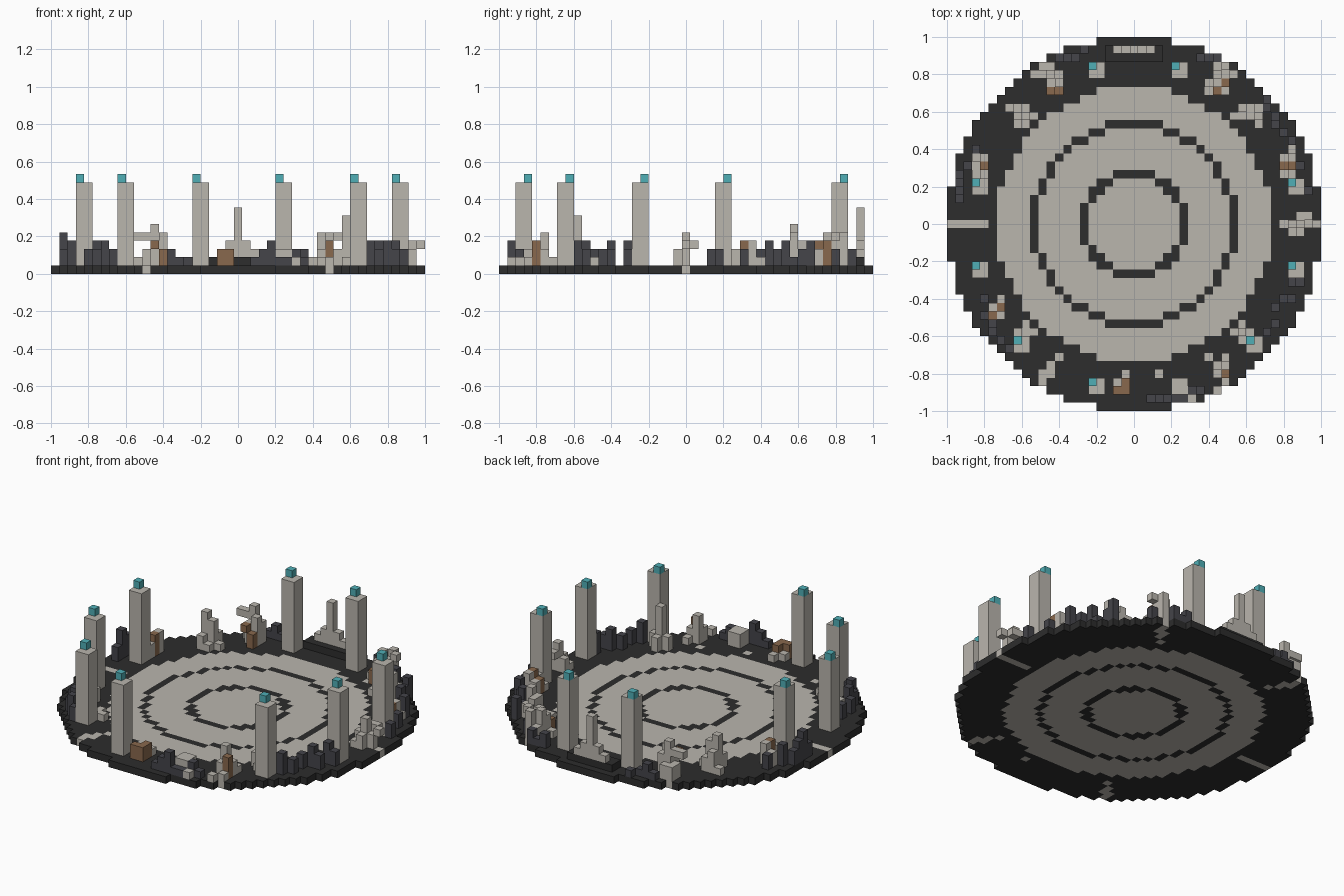
import bpy
import bmesh
from mathutils import Vector

old_cube = bpy.data.objects.get("Cube")
if old_cube:
    bpy.data.objects.remove(old_cube, do_unlink=True)

HALF_CELLS = 22
CELL = 2 / (2 * HALF_CELLS + 1)
DIRECTIONS = [Vector(d) for d in ((1, 0, 0), (-1, 0, 0), (0, 1, 0),
                                  (0, -1, 0), (0, 0, 1), (0, 0, -1))]


def make_material(name, red, green, blue):
    material = bpy.data.materials.new(name)
    material.use_nodes = True
    color = (red, green, blue, 1)
    material.diffuse_color = color
    shader = material.node_tree.nodes["Principled BSDF"]
    shader.inputs["Base Color"].default_value = color
    return material


MATERIALS = {
    "dark": make_material("dark_stone", .026, .026, .026),
    "pale": make_material("pale_stone", .49, .465, .42),
    "slate": make_material("slate_stone", .058, .058, .068),
    "brown": make_material("rusty_brown", .25, .14, .075),
    "teal": make_material("teal_crystal", .08, .43, .47),
}
SLOTS = list(MATERIALS)


def build_voxels(name, cells):
    """Skin a set of coloured grid cells, leaving out the inner walls."""
    bm = bmesh.new()
    corners = {}
    for cell, color in cells.items():
        center = Vector(cell)
        for normal in DIRECTIONS:
            if tuple(int(c) for c in center + normal) in cells:
                continue
            side = Vector((normal.y, normal.z, normal.x))
            up = normal.cross(side)
            ring = []
            for a, b in ((-1, -1), (1, -1), (1, 1), (-1, 1)):
                point = center + (normal + side * a + up * b) / 2
                key = tuple(point)
                if key not in corners:
                    corners[key] = bm.verts.new((point + Vector((0, 0, .5))) * CELL)
                ring.append(corners[key])
            bm.faces.new(ring).material_index = SLOTS.index(color)
    mesh = bpy.data.meshes.new(name)
    bm.to_mesh(mesh)
    bm.free()
    for material in MATERIALS.values():
        mesh.materials.append(material)
    obj = bpy.data.objects.new(name, mesh)
    bpy.context.collection.objects.link(obj)
    return obj


def box(color, xs, ys, zs):
    """Cells filling inclusive ranges along each axis."""
    return {(x, y, z): color
            for x in range(xs[0], xs[1] + 1)
            for y in range(ys[0], ys[1] + 1)
            for z in range(zs[0], zs[1] + 1)}


def column(color, x, y, top, bottom=1):
    return box(color, (x, x), (y, y), (bottom, top))


# Round floor with a pale court, two dark rings and six pale spokes
floor = {}
for x in range(-HALF_CELLS, HALF_CELLS + 1):
    for y in range(-HALF_CELLS, HALF_CELLS + 1):
        radius = Vector((x, y)).length
        if radius > HALF_CELLS + .5:
            continue
        on_ring = any(abs(radius - r) < .5 for r in (6, 12))
        court = radius < 16.5 and not on_ring
        floor[x, y, 0] = "pale" if court else "dark"
for sign in (-1, 1):
    for x in range(18, HALF_CELLS + 1):
        floor[sign * x, 0, 0] = "pale"
    for x, y in ((9, 16), (10, 17), (10, 18), (11, 18), (11, 19)):
        floor[sign * x, y, 0] = floor[sign * x, -y, 0] = "pale"
floor[3, -18, 0] = "pale"
build_voxels("round_floor", floor)

# Standing pillars with a crystal on one corner
PILLARS = {
    "back_right": (-5, 19), "back_left": (5, 19),
    "right_rear": (-19, 5), "left_rear": (19, 5),
    "right_front": (-19, -5), "left_front": (19, -5),
    "corner_right": (-14, -14), "corner_left": (14, -14),
    "front_right": (-5, -19),
}
for place, (x, y) in PILLARS.items():
    build_voxels("pillar_" + place, box("pale", (x, x + 1), (y - 1, y), (1, 10)))
    build_voxels("crystal_" + place, column("teal", x, y, 11, 11))

# Broken pillar stump at the front
build_voxels("pillar_stump", box("pale", (5, 6), (-20, -19), (1, 2)))

# Stepped monument on its plinth at the back
monument = box("dark", (-3, 3), (20, 21), (1, 1))
for half, low, high in ((2, 2, 2), (1, 3, 3), (0, 4, 7)):
    monument |= box("pale", (-half, half), (21, 21), (low, high))
build_voxels("back_monument", monument)


def ruin(name, pale, brown=()):
    """A heap of stone columns with rusty cells in it."""
    cells = {}
    for color, columns in (("pale", pale), ("brown", brown)):
        for entry in columns:
            cells |= column(color, *entry)
    build_voxels("ruin_" + name, cells)


# Ruined heaps: x, y, top and optional bottom of each column
ruin("back_right",
     [(-11, 19, 2), (-10, 19, 2), (-11, 18, 2), (-10, 18, 5), (-9, 18, 3),
      (-12, 18, 4, 4), (-11, 18, 4, 4), (-10, 17, 3), (-9, 17, 4), (-9, 16, 1)],
     [(-10, 16, 3, 3), (-9, 16, 2, 1)])
ruin("back_left",
     [(11, 19, 4), (10, 19, 2), (10, 18, 4), (11, 18, 3), (9, 17, 1),
      (10, 17, 3), (12, 18, 4, 4), (11, 16, 2)],
     [(10, 16, 2), (11, 17, 3)])
ruin("corner_right",
     [(-14, 14, 3), (-13, 14, 2), (-15, 14, 1), (-14, 13, 5), (-13, 13, 4),
      (-12, 13, 1), (-14, 12, 2), (-13, 12, 1)])
ruin("corner_left",
     [(13, 14, 2), (14, 14, 3), (15, 14, 2), (14, 13, 3), (15, 13, 4),
      (13, 13, 1), (15, 12, 1), (12, 13, 1)])
ruin("left_rear",
     [(18, 6, 1), (19, 6, 2), (18, 8, 2), (19, 8, 3), (19, 9, 1)],
     [(18, 7, 2), (19, 7, 3)])
ruin("right_rear",
     [(-19, 8, 2), (-18, 8, 3), (-19, 6, 1), (-18, 6, 2), (-19, 7, 1)],
     [(-18, 7, 3)])
ruin("right_front",
     [(-16, -9, 2), (-17, -10, 2), (-16, -11, 1)],
     [(-16, -10, 2), (-17, -11, 1)])
ruin("front",
     [(-1, -18, 1), (-2, -19, 1)],
     [(-1, -19, 2), (-1, -20, 2), (-2, -20, 2)])
ruin("front_left",
     [(10, -18, 2), (10, -17, 4), (11, -17, 2), (11, -16, 1),
      (10, -20, 1), (11, -19, 1)],
     [(11, -18, 3)])
ruin("left",
     [(20, 0, 4), (19, 0, 2), (21, 0, 2), (20, 1, 3, 3), (20, -1, 2),
      (19, -1, 1), (21, 1, 3, 3), (22, 0, 3, 3)])
ruin("corner_front_left",
     [(13, -13, 6), (12, -13, 2), (13, -12, 2), (14, -13, 2), (13, -14, 1)])
ruin("corner_front_right",
     [(-14, -13, 2), (-13, -13, 1), (-12, -13, 1), (-13, -12, 1)])

# Slate rubble: x, y and height of each column
RUBBLE = {
    "right_rear": [(-21, 3, 2), (-21, 4, 4), (-21, 5, 3), (-20, 7, 3),
                   (-19, 9, 2), (-21, 6, 2)],
    "right_front": [(-18, -9, 2), (-17, -12, 3), (-18, -11, 2), (-16, -14, 3),
                    (-15, -15, 2), (-17, -13, 2)],
    "back_right": [(-8, 20, 2), (-9, 20, 1), (-6, 21, 1), (-7, 20, 1)],
    "back_left": [(8, 20, 2), (9, 20, 1), (10, 20, 2), (12, 18, 2)],
    "corner_left": [(16, 15, 3), (16, 14, 2), (17, 12, 3), (18, 11, 2),
                    (19, 10, 3), (17, 13, 1)],
    "left_rear": [(21, 4, 2), (20, 7, 2)],
    "left_front": [(20, -7, 2), (19, -7, 3), (19, -9, 2), (18, -9, 3),
                   (17, -10, 2), (17, -12, 2), (16, -13, 3)],
    "front": [(2, -21, 1), (3, -21, 2), (4, -21, 3), (5, -21, 1), (6, -21, 1),
              (7, -20, 2), (8, -20, 1)],
}
for place, columns in RUBBLE.items():
    cells = {}
    for x, y, height in columns:
        cells |= column("slate", x, y, height)
    build_voxels("rubble_" + place, cells)
build_voxels("fallen_stone", column("pale", 7, -21, 1))
